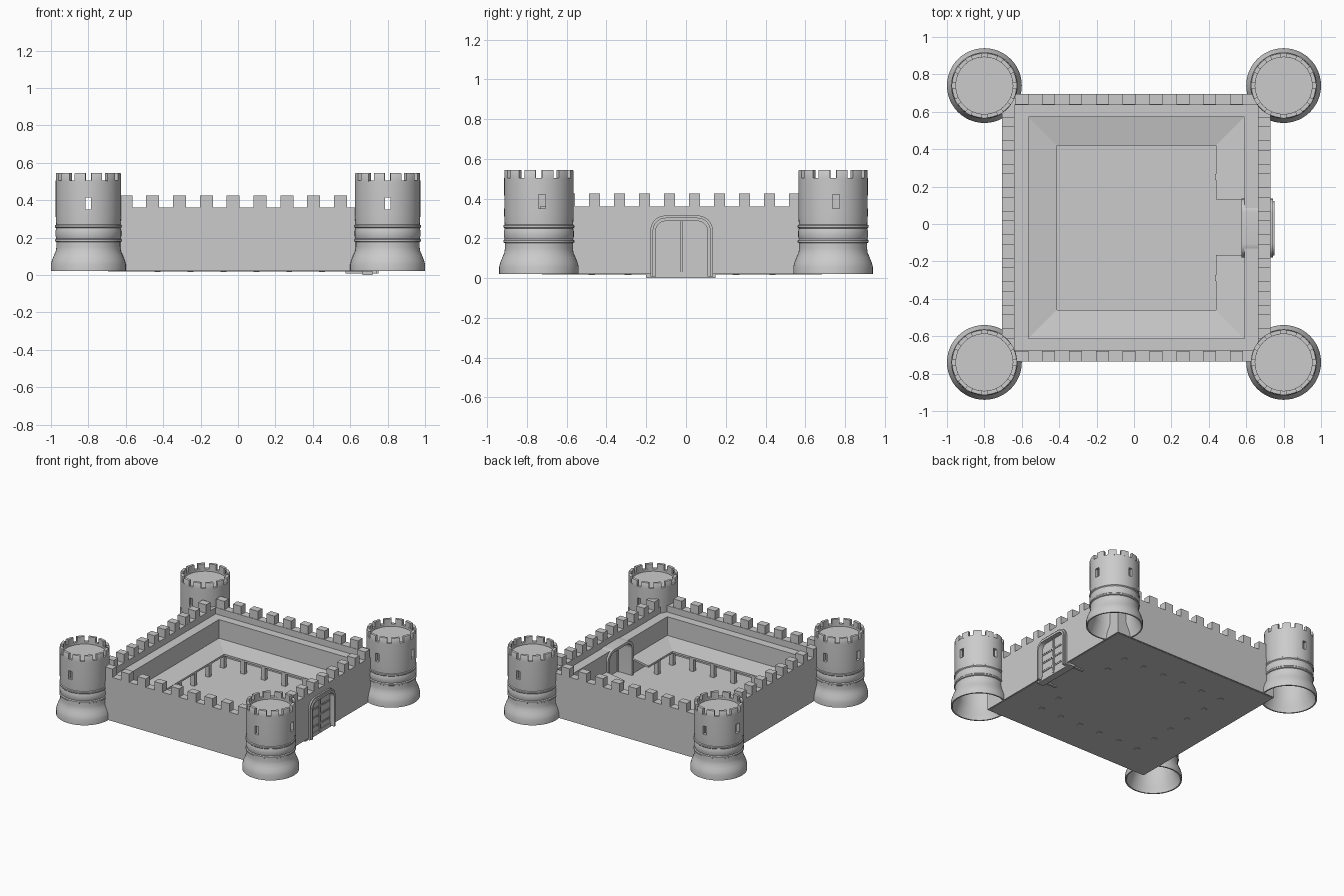
import bpy, bmesh
from math import sin, cos, pi, radians

if "Cube" in bpy.data.objects:
    bpy.data.objects.remove(bpy.data.objects["Cube"])

X0, X1, Y0, Y1 = -0.705, 0.73, -0.735, 0.695   # outer wall rectangle
IX, IY = 0.14, 0.122                           # wall thickness along x and y
GATE_Y = -0.022


def add(name, bm, smooth=False):
    bmesh.ops.recalc_face_normals(bm, faces=bm.faces)
    me = bpy.data.meshes.new(name)
    bm.to_mesh(me)
    bm.free()
    ob = bpy.data.objects.new(name, me)
    bpy.context.collection.objects.link(ob)
    if smooth:
        bpy.ops.object.select_all(action='DESELECT')
        ob.select_set(True)
        bpy.context.view_layer.objects.active = ob
        bpy.ops.object.shade_smooth_by_angle(angle=radians(35))
    return ob


def put_box(bm, x0, x1, y0, y1, z0, z1):
    vs = bmesh.ops.create_cube(bm, size=1)['verts']
    for v in vs:
        v.co = ((x0 + x1) / 2 + v.co.x * (x1 - x0), (y0 + y1) / 2 + v.co.y * (y1 - y0),
                (z0 + z1) / 2 + v.co.z * (z1 - z0))


def box(name, *dims):
    bm = bmesh.new()
    put_box(bm, *dims)
    return add(name, bm)


def skin(bm, rows, closed):
    """Join closed cross-sections into a solid; closed loops the last to the first."""
    rows = [[bm.verts.new(p) for p in r] for r in rows]
    n, m = len(rows), len(rows[0])
    for i in range(n if closed else n - 1):
        a, b = rows[i], rows[(i + 1) % n]
        for j in range(m):
            k = (j + 1) % m
            bm.faces.new((a[j], a[k], b[k], b[j]))
    if not closed:
        bm.faces.new(rows[0])
        bm.faces.new(rows[-1])


def lathe(bm, profile, cx, cy, a0=0, a1=2 * pi, steps=48):
    full = a1 - a0 > 6.2
    skin(bm, [[(cx + r * cos(a), cy + r * sin(a), z) for r, z in profile]
              for a in (a0 + (a1 - a0) * i / steps for i in range(steps if full else steps + 1))], full)


def arch(hw, top, r, z0, n=8):
    """Rounded doorway outline in y, z."""
    pts = [(-hw, z0)]
    pts += [(-hw + r - r * cos(pi / 2 * i / n), top - r + r * sin(pi / 2 * i / n)) for i in range(n + 1)]
    return pts + [(-y, z) for y, z in reversed(pts)]


def arch_solid(name, outline, x0, x1):
    bm = bmesh.new()
    skin(bm, [[(x, GATE_Y + y, z) for y, z in outline] for x in (x0, x1)], False)
    return add(name, bm)


def arch_band(name, outer, inner, x0, x1):
    bm = bmesh.new()
    skin(bm, [[(x0, GATE_Y + a[0], a[1]), (x1, GATE_Y + a[0], a[1]),
               (x1, GATE_Y + b[0], b[1]), (x0, GATE_Y + b[0], b[1])]
              for a, b in zip(outer, inner)], False)
    return add(name, bm, True)


def cut(ob, cutter):
    mod = ob.modifiers.new('cut', 'BOOLEAN')
    mod.object, mod.operation, mod.solver = cutter, 'DIFFERENCE', 'EXACT'
    bpy.context.view_layer.objects.active = ob
    bpy.ops.object.modifier_apply(modifier='cut')
    bpy.data.objects.remove(cutter)


# Curtain wall: stepped section with a lower walkway inside the parapet
section = [(0, .02), (0, .36), (.48, .36), (.48, .31), (1, .31), (1, .02)]
bm = bmesh.new()
skin(bm, [[(X + sx * IX * t, Y + sy * IY * t, z) for t, z in section]
          for X, Y, sx, sy in ((X0, Y0, 1, 1), (X1, Y0, -1, 1), (X1, Y1, -1, -1), (X0, Y1, 1, -1))], True)
wall = add('curtain_wall', bm)
cut(wall, arch_solid('gate_cutter', arch(.145, .30, .065, 0), .5, .8))

# Wall merlons
bm = bmesh.new()
for k in range(9):
    x = -0.635 + 0.1435 * k
    put_box(bm, x, x + .07, Y0, Y0 + .055, .355, .425)
    put_box(bm, x, x + .07, Y1 - .055, Y1, .355, .425)
for k in range(10):
    y = -0.613 + 0.1257 * k
    put_box(bm, X0, X0 + .067, y, y + .055, .355, .425)
    put_box(bm, X1 - .067, X1, y, y + .055, .355, .425)
add('wall_merlons', bm)

# Courtyard floor
box('courtyard_floor', X0 + .01, X1 - .01, Y0 + .01, Y1 - .01, .018, .03)

# Gallery roof around the courtyard, open at the gate
xo0, xo1, yo0, yo1, d = X0 + IX, X1 - IX, Y0 + IY, Y1 - IY, .152
path = [(xo1, .13, -1, 0), (xo1, yo1, -1, -1), (xo0, yo1, 1, -1),
        (xo0, yo0, 1, 1), (xo1, yo0, -1, 1), (xo1, -.165, -1, 0)]
bm = bmesh.new()
skin(bm, [[(x + sx * d * t, y + sy * d * t, z) for t, z in ((0, .165), (1, .14), (1, .125), (0, .15))]
          for x, y, sx, sy in path], False)
add('gallery_roof', bm)

# Gallery posts
spots = set()
px0, px1, py0, py1 = -.43, .45, -.475, .435
for i in range(6):
    x, y = px0 + (px1 - px0) * i / 5, py0 + (py1 - py0) * i / 5
    spots |= {(x, py0), (x, py1), (px0, y)}
spots |= {(px1, -.29), (px1, .25)}
bm = bmesh.new()
for x, y in sorted(spots):
    put_box(bm, x - .016, x + .016, y - .016, y + .016, .015, .135)
add('gallery_posts', bm)

# Corner towers: hollow shells with slit windows, roof deck and merlons
shell = [(.2, .02), (.2, .058), (.194, .08), (.184, .105), (.174, .128), (.171, .15), (.171, .176),
         (.178, .18), (.178, .19), (.172, .196), (.176, .21), (.176, .235), (.172, .25),
         (.178, .256), (.178, .266), (.172, .27), (.175, .32), (.175, .505),
         (.152, .505), (.152, .12), (.18, .06), (.19, .02)]
for sx in (-1, 1):
    for sy in (-1, 1):
        cx, cy = .8 * sx, .74 * sy
        bm = bmesh.new()
        lathe(bm, shell, cx, cy)
        tower = add('tower', bm)
        cut(tower, box('slit_cutter', cx - .015, cx + .015, cy - .3, cy + .3, .35, .415))
        xs = sorted((cx + .1 * sx, cx + .3 * sx))
        cut(tower, box('slit_cutter', *xs, cy - .002, cy + .033, .35, .42))
        bpy.ops.object.select_all(action='DESELECT')
        tower.select_set(True)
        bpy.context.view_layer.objects.active = tower
        bpy.ops.object.shade_smooth_by_angle(angle=radians(35))
        bm = bmesh.new()
        bmesh.ops.create_cone(bm, cap_ends=True, segments=48, radius1=.154, radius2=.154, depth=.015)
        bmesh.ops.translate(bm, verts=bm.verts, vec=(cx, cy, .48))
        add('tower_deck', bm, True)
        bm = bmesh.new()
        for k in range(12):
            a = 2 * pi * (k + .5) / 12
            lathe(bm, [(.152, .5), (.175, .5), (.175, .54), (.172, .545), (.152, .545)],
                  cx, cy, a - .17, a + .17, 4)
        add('tower_merlons', bm, True)

# Gate surround in two steps
arch_band('gate_frame', arch(.157, .315, .075, .008), arch(.138, .295, .058, .008), .575, .742)
arch_band('gate_inner_trim', arch(.146, .304, .066, .008), arch(.13, .287, .05, .008), .69, .752)

# Double doors, straps and rivets
arch_solid('doors', arch(.137, .294, .057, .01), .70, .715)
box('door_centre_strip', .70, .724, GATE_Y - .006, GATE_Y + .006, .01, .292)
straps, rivets = bmesh.new(), bmesh.new()
for z in (.073, .143, .208):
    for s in (-1, 1):
        a, b = sorted((GATE_Y + s * .012, GATE_Y + s * .125))
        put_box(straps, .71, .719, a, b, z - .008, z + .008)
        for i in range(6):
            y = GATE_Y + s * (.022 + .019 * i)
            put_box(rivets, .715, .723, y - .003, y + .003, z - .003, z + .003)
add('door_straps', straps)
add('door_rivets', rivets)

# Threshold under the gate
box('threshold', .665, .72, -.2, .148, 0, .02)
